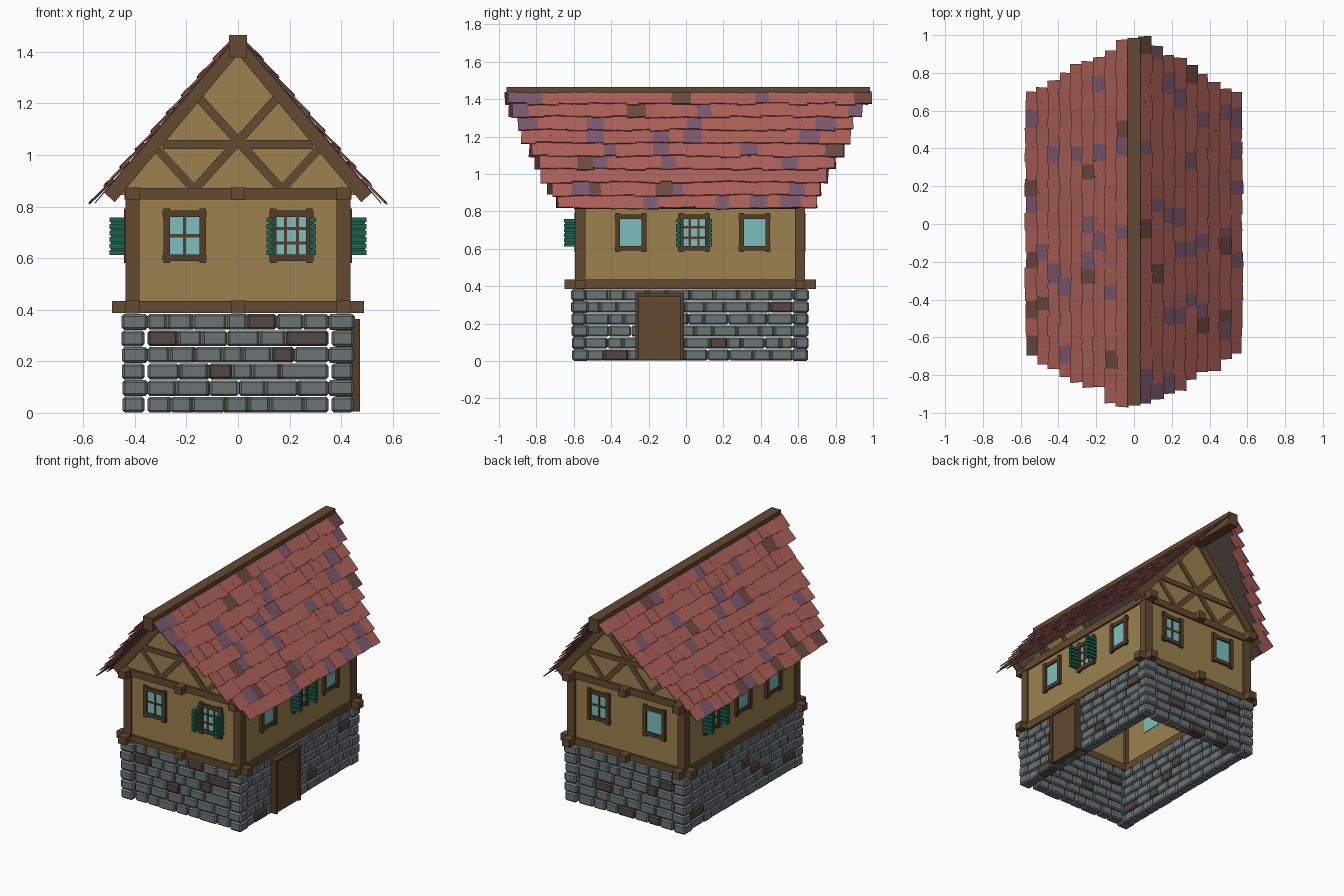
import bpy, bmesh, math, random
from mathutils import Matrix, Vector

if "Cube" in bpy.data.objects:
    bpy.data.objects.remove(bpy.data.objects["Cube"])

random.seed(4)
YC = 0.022                      # the house body sits slightly behind the origin
FRONT, BACK, RIGHT, LEFT = range(4)
WALL = {FRONT: 0.60, BACK: 0.60, RIGHT: 0.425, LEFT: 0.425}


def material(name, rgb):
    m = bpy.data.materials.new(name)
    m.diffuse_color = (*rgb, 1)
    m.use_nodes = True
    m.node_tree.nodes["Principled BSDF"].inputs["Base Color"].default_value = m.diffuse_color
    return m


PLASTER = material("ochre_plaster", (0.325, 0.222, 0.078))
TIMBER = material("timber_brown", (0.125, 0.067, 0.029))
FRAME = material("dark_frame_brown", (0.088, 0.045, 0.022))
GLASS = material("window_glass", (0.20, 0.52, 0.52))
GREEN = material("shutter_green", (0.012, 0.13, 0.08))
STONE = material("grey_stone", (0.145, 0.172, 0.174))
DARK = material("dark_stone", (0.088, 0.063, 0.054))
RED = material("tile_red", (0.42, 0.118, 0.10))
PURPLE = material("tile_purple", (0.205, 0.098, 0.155))
RUST = material("tile_brown", (0.155, 0.068, 0.055))


def finish(bm, name, mats, bevel=0):
    bmesh.ops.recalc_face_normals(bm, faces=bm.faces)
    me = bpy.data.meshes.new(name)
    bm.to_mesh(me)
    bm.free()
    for m in mats:
        me.materials.append(m)
    ob = bpy.data.objects.new(name, me)
    bpy.context.collection.objects.link(ob)
    if bevel:
        mod = ob.modifiers.new("bevel", 'BEVEL')
        mod.width, mod.segments = bevel, 1
    return ob


def cube(bm, mat, index=0):
    for v in bmesh.ops.create_cube(bm, size=1, matrix=mat)["verts"]:
        for f in v.link_faces:
            f.material_index = index


def box(bm, x0, x1, y0, y1, z0, z1, index=0):
    c = Vector((x0 + x1, y0 + y1, z0 + z1)) / 2
    cube(bm, Matrix.Translation(c) @ Matrix.Diagonal((abs(x1 - x0), abs(y1 - y0), z1 - z0, 1)), index)


def wbox(bm, side, u0, u1, z0, z1, d0, d1, index=0):
    """Box on a wall: u along the wall, d outward from the house centre."""
    if side in (FRONT, BACK):
        s = -1 if side == FRONT else 1
        box(bm, u0, u1, YC + s * d0, YC + s * d1, z0, z1, index)
    else:
        s = 1 if side == RIGHT else -1
        box(bm, s * d0, s * d1, u0, u1, z0, z1, index)


def prism(bm, pts, y0, y1):
    """Extrude an x-z outline along y."""
    f = bm.faces.new([bm.verts.new((x, y0, z)) for x, z in pts])
    g = bmesh.ops.extrude_face_region(bm, geom=[f])["geom"]
    bmesh.ops.translate(bm, vec=(0, y1 - y0, 0), verts=[v for v in g if isinstance(v, bmesh.types.BMVert)])


def strut(bm, a, b, w, y0, y1):
    a, b = Vector(a), Vector(b)
    n = Vector((a.y - b.y, b.x - a.x)).normalized() * w / 2
    prism(bm, [a + n, b + n, b - n, a - n], y0, y1)


# Stone ground floor: hollow ring of separate stones
ROW = 0.0642
bm = bmesh.new()
for side, lo, hi, d in ((FRONT, -.352, .352, .618), (BACK, -.352, .352, .618),
                        (RIGHT, -.542, .572, .438), (LEFT, -.542, .572, .438)):
    for r in range(6):
        u = lo
        while u < hi - 0.001:
            w = random.uniform(0.075, 0.135)
            e = hi if hi - u - w < 0.06 else u + w
            out = d + random.uniform(-0.004, 0.004)
            wbox(bm, side, u + .002, e - .002, r * ROW + .002, (r + 1) * ROW - .002,
                 d - 0.07, out, 1 if random.random() < 0.07 else 0)
            u = e
finish(bm, "stone_walls", [STONE, DARK], 0.008)

bm = bmesh.new()
for sx in (-1, 1):
    for sy in (-1, 1):
        for r in range(6):
            wx, wy = (0.10, 0.075) if r % 2 else (0.088, 0.09)
            j = random.uniform(-0.004, 0.003)
            box(bm, sx * (.45 + j), sx * (.45 - wx), YC + sy * (.633 + j), YC + sy * (.633 - wy),
                r * ROW + .001, (r + 1) * ROW - .001)
finish(bm, "corner_stones", [STONE], 0.010)

# Door on the right side
bm = bmesh.new()
box(bm, .38, .463, -.252, -.03, 0.005, .345)
finish(bm, "door", [TIMBER])
bm = bmesh.new()
for y in (-.27, -.03):
    box(bm, .38, .474, y, y + .02, 0.005, .365)
box(bm, .38, .474, -.25, -.03, .345, .365)
finish(bm, "door_frame", [FRAME])

# Plaster walls and gables
bm = bmesh.new()
for side in (FRONT, BACK):
    wbox(bm, side, -.42, .42, .40, .86, .58, .60)
    s = -1 if side == FRONT else 1
    prism(bm, [(-.46, .845), (.46, .845), (0, 1.395)], YC + s * .58, YC + s * .60)
for side in (RIGHT, LEFT):
    wbox(bm, side, YC - .59, YC + .59, .40, .86, .405, .425)
finish(bm, "plaster_walls", [PLASTER])

# Timber frame: posts, crossing beams, joist ends
bm = bmesh.new()
for sx in (-1, 1):
    for sy in (-1, 1):
        box(bm, sx * .382, sx * .437, YC + sy * .56, YC + sy * .615, .43, .83)
finish(bm, "corner_posts", [TIMBER])
bm = bmesh.new()
for z, half in ((.385, .488), (.825, .44)):
    for s in (-1, 1):
        box(bm, -half, half, YC + s * .56, YC + s * .613, z + .002, z + .048)
        box(bm, s * .382, s * .437, YC - .672, YC + .672, z, z + .05)
        box(bm, -.027, .027, YC + s * .56, YC + s * .66, z, z + .05)
finish(bm, "frame_beams", [TIMBER])

# Gable timbers on both ends
bm = bmesh.new()
braces = bmesh.new()
for s in (-1, 1):
    y0, y1 = YC + s * .56, YC + s * .615
    ya, yb = YC + s * .57, YC + s * .609
    for m in (-1, 1):
        prism(bm, [(m * .52, .855), (m * .478, .817), (0, 1.39), (0, 1.44), (m * .03, 1.44)], y0, y1)
        strut(braces, (m * -.155, 1.225), (m * .175, .86), .034, ya, yb - s * .002)
        strut(braces, (m * .31, 1.02), (m * .165, .86), .034, ya, yb - s * .004)
    strut(braces, (-.29, 1.041), (.29, 1.041), .034, ya, yb)
finish(bm, "gable_rafters", [TIMBER])
finish(braces, "gable_braces", [TIMBER])

# Windows: (side, centre along wall, panes per direction, has shutters)
windows = [(FRONT, -.207, 2, False), (FRONT, .207, 3, True),
           (BACK, .207, 2, False), (BACK, -.207, 1, False),
           (RIGHT, -.295, 1, False), (RIGHT, .043, 3, True), (RIGHT, .367, 1, False),
           (LEFT, .34, 3, True), (LEFT, .01, 1, False), (LEFT, -.31, 1, False)]
frames, panes, shutters = bmesh.new(), bmesh.new(), bmesh.new()
ZC, HW, HH = .687, .07, .085
for side, u, n, shut in windows:
    d = WALL[side]
    wbox(panes, side, u - HW, u + HW, ZC - HH, ZC + HH, d - .024, d + .004)
    for s in (-1, 1):
        c = u + s * HW
        wbox(frames, side, c - .0125, c + .0125, ZC - .105, ZC + .105, d - .015, d + .018)
        c = ZC + s * HH
        wbox(frames, side, u - .085, u + .085, c - .0125, c + .0125, d - .015, d + .014)
    for k in range(1, n):
        c = u - HW + 2 * HW * k / n
        wbox(frames, side, c - .006, c + .006, ZC - HH, ZC + HH, d, d + .009)
        c = ZC - HH + 2 * HH * k / n
        wbox(frames, side, u - HW, u + HW, c - .006, c + .006, d, d + .008)
    if shut:      # louvred shutters standing open at right angles
        for s in (-1, 1):
            c = u + s * .083
            wbox(shutters, side, c - .004, c + .004, ZC - .07, ZC + .07, d + .008, d + .068)
            for k in range(6):
                z = ZC - .075 + k * .0255
                wbox(shutters, side, c - .013, c + .013, z, z + .019, d + .004, d + .073)
finish(frames, "window_frames", [FRAME])
finish(panes, "window_panes", [GLASS])
finish(shutters, "window_shutters", [GREEN])

# Roof: rows of loose tiles, each row shorter towards the eaves, on dark boards
TOP, EAVE = Vector((.03, 0, 1.44)), Vector((.57, 0, .81))
LEN = (EAVE - TOP).length
ANG = math.atan2(TOP.z - EAVE.z, EAVE.x - TOP.x)
half = [.965, .925, .875, .86, .83, .79, .76, .715, .67]
PITCH = LEN / len(half)
for s, label in ((1, "right"), (-1, "left")):
    u = Vector((s * math.cos(ANG), 0, -math.sin(ANG)))
    v = Vector((0, s, 0))
    base = Matrix.Translation((s * TOP.x, 0, TOP.z)) @ Matrix((u, v, u.cross(v))).transposed().to_4x4()
    tiles, boards = bmesh.new(), bmesh.new()
    for r, h in enumerate(half):
        end = (r + 1) * PITCH
        cube(boards, base @ Matrix.Translation((end - PITCH / 2 - .012, 0, -.009))
             @ Matrix.Diagonal((PITCH, 2 * h - .14, .004, 1)))
        lo, hi = -h - random.uniform(-.02, .03), h + random.uniform(-.02, .03)
        count = round((hi - lo) / .09)
        cuts = [lo + (hi - lo) * (k + (random.uniform(-.2, .2) if 0 < k < count else 0)) / count
                for k in range(count + 1)]
        for a, b in zip(cuts, cuts[1:]):
            length = .118 if r else .092
            off = random.uniform(-.010, .006)
            m = (base @ Matrix.Translation((end - length / 2 + off, (a + b) / 2, .001))
                 @ Matrix.Rotation(random.uniform(-.06, .06), 4, 'Z')
                 @ Matrix.Rotation(random.uniform(-.10, -.07), 4, 'Y')
                 @ Matrix.Rotation(random.uniform(-.03, .03), 4, 'X')
                 @ Matrix.Diagonal((length, b - a + .004, .006, 1)))
            cube(tiles, m, random.choices((0, 1, 2), (80, 13, 7))[0])
    finish(tiles, "roof_tiles_" + label, [RED, PURPLE, RUST])
    finish(boards, "roof_boards_" + label, [DARK])

# Ridge beam
bm = bmesh.new()
box(bm, -.035, .035, -.96, .985, 1.378, 1.465)
finish(bm, "ridge_beam", [TIMBER])
